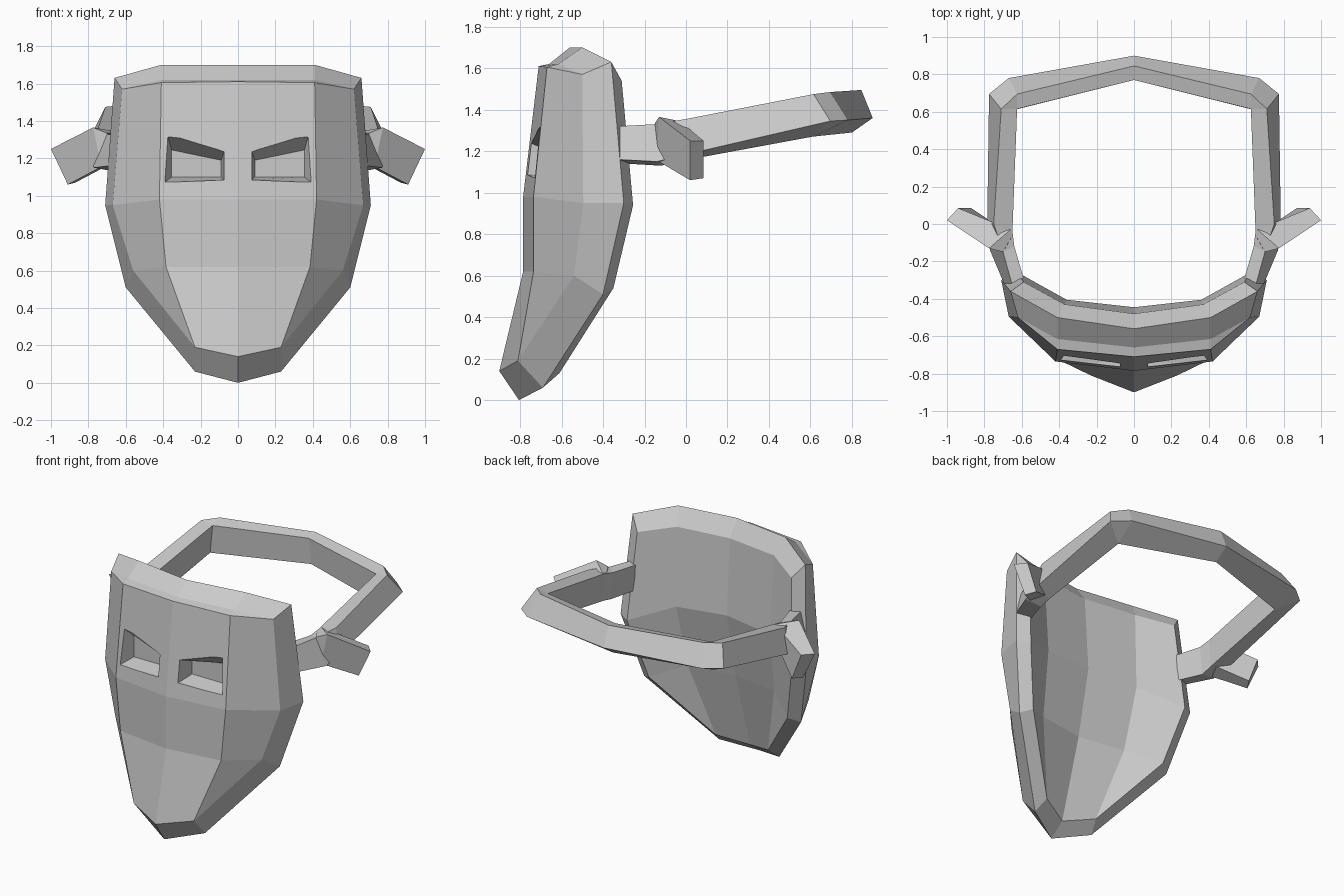
import bpy, bmesh

if "Cube" in bpy.data.objects:
    bpy.data.objects.remove(bpy.data.objects["Cube"])


def build(name, quads):
    """Make a flat shaded mesh from corner-point faces, mirrored across x = 0."""
    bm = bmesh.new()
    for side in (1, -1):
        for q in quads:
            pts = list(dict.fromkeys(q))
            if len(pts) > 2:
                bm.faces.new([bm.verts.new((x * side, y, z)) for x, y, z in pts])
    bmesh.ops.remove_doubles(bm, verts=bm.verts, dist=0.0005)
    bmesh.ops.recalc_face_normals(bm, faces=bm.faces)
    me = bpy.data.meshes.new(name)
    bm.to_mesh(me)
    bm.free()
    ob = bpy.data.objects.new(name, me)
    bpy.context.collection.objects.link(ob)
    return ob


def strip(a, b, closed=False):
    """Quads joining two equal point rows."""
    n = len(a)
    return [(a[i], a[(i + 1) % n], b[(i + 1) % n], b[i])
            for i in range(n if closed else n - 1)]


def sheet(rows):
    return [q for a, b in zip(rows, rows[1:]) for q in strip(a, b)]


def rim(g):
    return [g[0][0], g[0][1], g[0][2], g[1][2], g[2][2], g[3][1], g[3][0]]


def loft(sections, cap_end=True):
    quads = [q for a, b in zip(sections, sections[1:]) for q in strip(a, b, True)]
    return quads + [tuple(sections[0])] + ([tuple(sections[-1])] if cap_end else [])


# Mask shell: rows brow, cheek, jaw, chin; columns centre, middle, edge
front = [
    [(0, -.71, 1.61), (.41, -.67, 1.605), (.62, -.50, 1.57)],
    [(0, -.785, .98), (.42, -.735, .98), (.67, -.495, .95)],
    [(0, -.785, .62), (.385, -.735, .62), (.56, -.54, .60)],
    [(0, -.90, .14), (.23, -.81, .19), (.23, -.81, .19)],
]
outer = [(0, -.56, 1.70), (.41, -.50, 1.70), (.66, -.36, 1.63), (.71, -.30, .95),
         (.60, -.40, .51), (.23, -.69, .06), (0, -.805, 0)]
inner = [
    [(0, -.48, 1.59), (.37, -.43, 1.59), (.59, -.31, 1.54)],
    [(0, -.445, 1.07), (.36, -.405, 1.05), (.63, -.255, .94)],
    [(0, -.54, .62), (.33, -.49, .62), (.53, -.35, .54)],
    [(0, -.70, .08), (.20, -.61, .13), (.20, -.61, .13)],
]
# Small brow ledge; elsewhere the ledge ring coincides with the front edge
ledge = [(0, -.66, 1.62), (.41, -.615, 1.62)] + rim(front)[2:]
mask = build("mask", sheet(front) + strip(rim(front), ledge) + strip(ledge, outer)
             + strip(outer, rim(inner)) + sheet(inner))

# Slanted eye sockets: blind recesses that narrow toward their floor
eye_out = [(.075, 1.085), (.395, 1.07), (.385, 1.35), (.075, 1.235)]
eye_in = [(.09, 1.10), (.355, 1.10), (.355, 1.245), (.09, 1.19)]
cutter = build("eye_cutter", loft(
    [[(x, y, z) for x, z in shape]
     for shape, y in ((eye_out, -.95), (eye_out, -.74), (eye_in, -.63))]))
cutter.hide_render = True
cutter.hide_set(True)
cut = mask.modifiers.new("eye_sockets", "BOOLEAN")
cut.operation = "DIFFERENCE"
cut.solver = "EXACT"
cut.object = cutter

# Head strap: sections are inner top, outer top, outer bottom, inner bottom
strap = [
    [(.59, -.29, 1.32), (.65, -.33, 1.32), (.69, -.33, 1.16), (.60, -.29, 1.14)],
    [(.64, -.12, 1.32), (.70, -.15, 1.33), (.77, -.14, 1.15), (.66, -.12, 1.13)],
    [(.65, -.04, 1.34), (.75, 0, 1.355), (.785, -.02, 1.18), (.66, -.04, 1.15)],
    [(.625, .615, 1.46), (.71, .615, 1.475), (.775, .695, 1.345), (.64, .61, 1.27)],
    [(.625, .615, 1.46), (.625, .695, 1.485), (.67, .78, 1.35), (.64, .61, 1.27)],
    [(0, .77, 1.48), (0, .845, 1.495), (0, .90, 1.36), (0, .80, 1.29)],
]
build("head_strap", loft(strap, cap_end=False))

# Flared side tabs on the strap
tab = [
    [(.65, -.06, 1.335), (.70, -.15, 1.335), (.68, -.15, 1.15), (.66, -.05, 1.15)],
    [(.66, -.03, 1.345), (.775, -.13, 1.365), (.73, -.14, 1.155), (.70, -.03, 1.16)],
    [(.94, .085, 1.25), (1.0, .02, 1.25), (.91, .02, 1.06), (.87, .085, 1.07)],
]
build("side_tabs", loft(tab))
